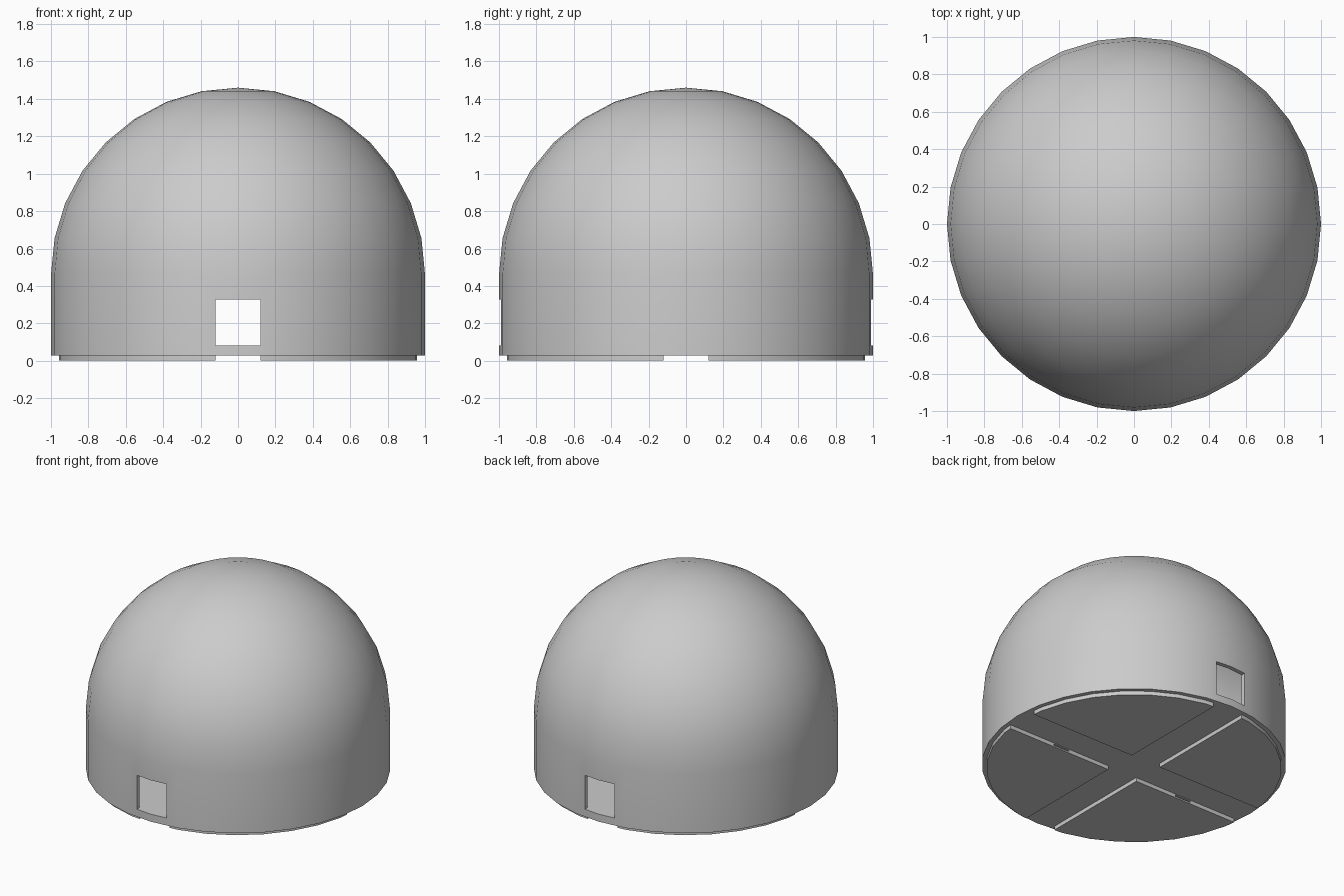
import bpy, bmesh
from math import sin, cos, pi

if "Cube" in bpy.data.objects:
    bpy.data.objects.remove(bpy.data.objects["Cube"])

SEG = 32
RIM, SPRING = 0.028, 0.46      # underside of shell, start of the dome
R_OUT, R_IN = 1.0, 0.97


def lathe(name, profile):
    """Revolve a closed r,z profile around z; points with r = 0 become poles."""
    bm = bmesh.new()
    rings = []
    for r, z in profile:
        if r < 1e-6:
            rings.append([bm.verts.new((0, 0, z))] * SEG)
        else:
            rings.append([bm.verts.new((r * cos(2 * pi * i / SEG), r * sin(2 * pi * i / SEG), z))
                          for i in range(SEG)])
    for a, b in zip(rings, rings[1:] + rings[:1]):
        for i in range(SEG):
            j = (i + 1) % SEG
            vs = list(dict.fromkeys((a[i], a[j], b[j], b[i])))
            if len(vs) > 2:
                bm.faces.new(vs)
    bmesh.ops.recalc_face_normals(bm, faces=bm.faces)
    return finish(name, bm)


def disc(name, r, z0, z1):
    bm = bmesh.new()
    bmesh.ops.create_cone(bm, cap_ends=True, segments=SEG, radius1=r, radius2=r, depth=z1 - z0)
    # turn so that corners lie on the axes, as on the shell
    for v in bm.verts:
        v.co.z += (z0 + z1) / 2
    return finish(name, bm)


def box(name, centre, size):
    bm = bmesh.new()
    bmesh.ops.create_cube(bm, size=1)
    for v in bm.verts:
        v.co = [c + p * s for c, p, s in zip(centre, v.co, size)]
    return finish(name, bm)


def finish(name, bm):
    me = bpy.data.meshes.new(name)
    bm.to_mesh(me)
    bm.free()
    ob = bpy.data.objects.new(name, me)
    bpy.context.collection.objects.link(ob)
    return ob


def cut(ob, centre, size):
    cutter = box("cutter", centre, size)
    cutter.hide_render = True
    bpy.context.view_layer.objects.active = ob
    mod = ob.modifiers.new("cut", 'BOOLEAN')
    mod.operation, mod.solver, mod.object = 'DIFFERENCE', 'EXACT', cutter
    bpy.ops.object.modifier_apply(modifier=mod.name)
    bpy.data.objects.remove(cutter)


def smooth(ob):
    bpy.ops.object.select_all(action='DESELECT')
    ob.select_set(True)
    bpy.context.view_layer.objects.active = ob
    bpy.ops.object.shade_smooth_by_angle(angle=pi / 6)


def arc(r):
    return [(r * cos(pi * i / 32), SPRING + r * sin(pi * i / 32)) for i in range(0, 17, 2)]


# hollow domed shell with a straight wall and a square opening front and back
shell = lathe("domed_shell", [(R_OUT, RIM)] + arc(R_OUT) + arc(R_IN)[::-1] + [(R_IN, RIM)])
cut(shell, (0, 0, 0.205), (0.24, 3, 0.246))
smooth(shell)

# floor inside the shell
floor = disc("floor", R_IN, RIM, 0.079)
smooth(floor)

# four quadrant feet, split by a cross-shaped channel
feet = disc("quadrant_feet", R_IN, 0.0, RIM)
cut(feet, (0, 0, 0), (0.24, 3, 0.2))
cut(feet, (0, 0, 0), (3, 0.24, 0.2))
# small slots in the channel walls
for x in (-0.52, 0.52):
    cut(feet, (x, 0, 0.017), (0.13, 0.30, 0.012))
smooth(feet)
